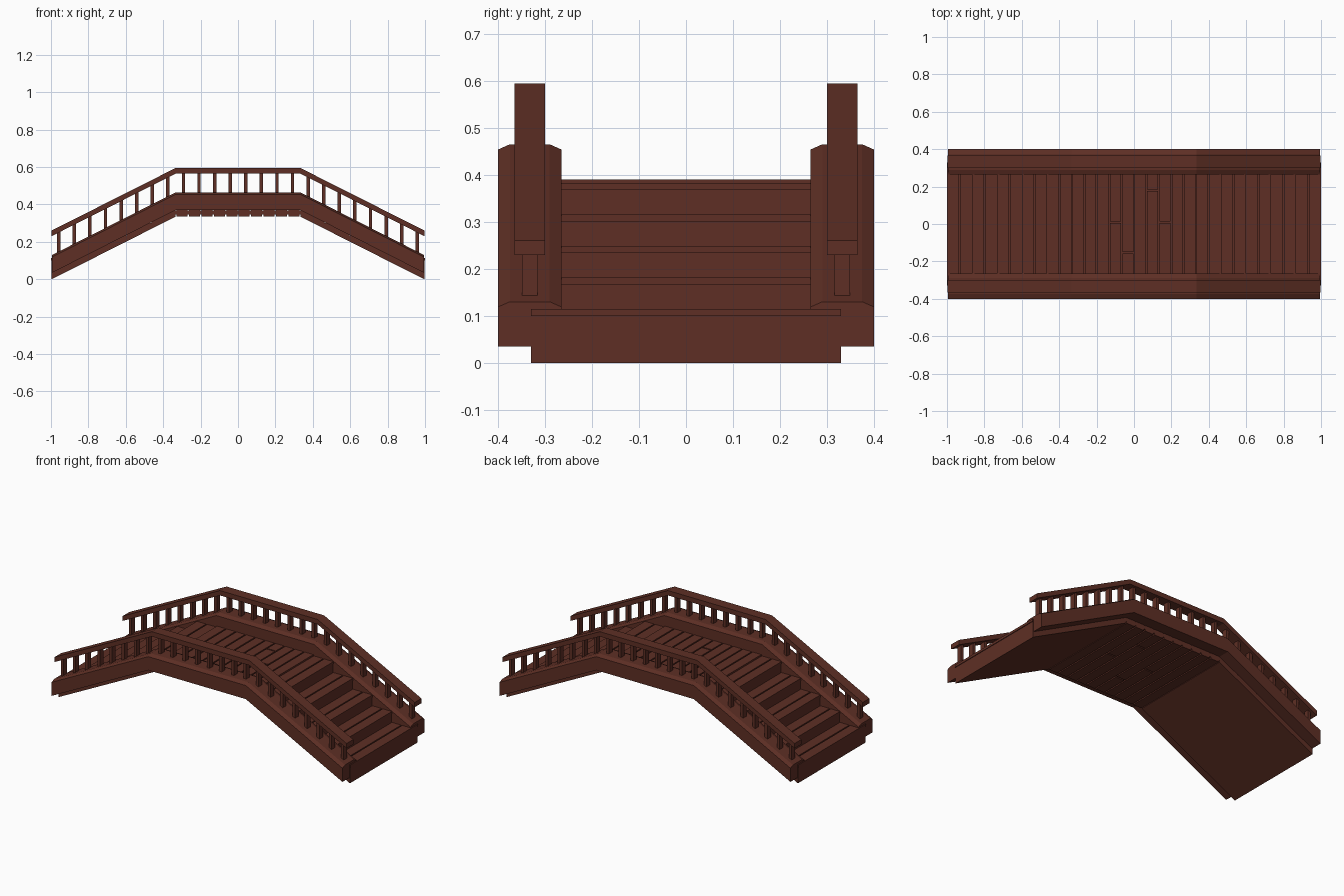
import bpy
import bmesh

cube = bpy.data.objects.get("Cube")
if cube:
    bpy.data.objects.remove(cube, do_unlink=True)

wood = bpy.data.materials.new("dark red-brown wood")
wood.use_nodes = True
COLOUR = (0.112, 0.028, 0.018, 1)
wood.diffuse_color = COLOUR
wood.node_tree.nodes["Principled BSDF"].inputs["Base Color"].default_value = COLOUR

KNEE = 1 / 3          # where the ramps meet the flat middle
RISE = 0.335          # height gained along each ramp
HALF = 0.33           # half width of the walkway
STEPS = 5
RUN = (1 - KNEE) / STEPS
STEP_RISE = RISE / STEPS
TREAD = 0.015
DECK_BOTTOM, DECK_TOP = RISE, 0.39


def finish(name, bm):
    bmesh.ops.recalc_face_normals(bm, faces=bm.faces[:])
    mesh = bpy.data.meshes.new(name)
    bm.to_mesh(mesh)
    bm.free()
    mesh.materials.append(wood)
    obj = bpy.data.objects.new(name, mesh)
    bpy.context.collection.objects.link(obj)
    return obj


def loft(name, rings):
    """Skin a row of matching closed rings and cap both ends."""
    bm = bmesh.new()
    rows = [[bm.verts.new(p) for p in ring] for ring in rings]
    for a, b in zip(rows, rows[1:]):
        for i in range(len(a)):
            j = (i + 1) % len(a)
            bm.faces.new((a[i], a[j], b[j], b[i]))
    bm.faces.new(rows[0])
    bm.faces.new(rows[-1])
    return finish(name, bm)


def arch_sweep(name, section, end):
    """Carry a (y, z) section, given at the bridge end, over the arch."""
    path = [(-end, 0), (-KNEE, RISE), (KNEE, RISE), (end, 0)]
    return loft(name, [[(x, y, z + h) for y, z in section] for x, h in path])


def box(bm, x0, x1, y0, y1, z0, z1):
    verts = bmesh.ops.create_cube(bm, size=1)["verts"]
    bmesh.ops.scale(bm, vec=(x1 - x0, y1 - y0, z1 - z0), verts=verts)
    centre = ((x0 + x1) / 2, (y0 + y1) / 2, (z0 + z1) / 2)
    bmesh.ops.translate(bm, vec=centre, verts=verts)


def arch_height(x):
    return RISE * min(1, (1 - abs(x)) / (1 - KNEE))


# Solid stepped body: sloping underside, saw-tooth top
right_steps = []
for i in range(STEPS):
    riser_x = 0.996 - i * RUN
    z = 0.1 + i * STEP_RISE
    right_steps += [(riser_x, z), (riser_x - RUN, z)]
side = [(0.996, 0.0)] + right_steps[:-1] + [(KNEE, 0.368)]
side_left = [(-x, z) for x, z in reversed(side)]
belly = [(-KNEE, RISE), (-KNEE, 0.345), (KNEE, 0.345), (KNEE, RISE)]
profile = side + side_left + belly
loft("stepped_body", [[(x, y, z) for x, z in profile] for y in (-HALF, HALF)])

# Treads: two boards each, parted by a narrow gap
GAP = 0.008
bm = bmesh.new()
for s in (-1, 1):
    for i in range(STEPS):
        outer = 1 - i * RUN
        middle = outer - RUN / 2
        z = 0.1 + i * STEP_RISE
        for a, b in ((middle + GAP / 2, outer), (outer - RUN, middle - GAP / 2)):
            box(bm, *sorted((s * a, s * b)), -HALF, HALF, z, z + TREAD)
finish("stair_treads", bm)

# Flat deck planks, a few of them made of two shorter lengths
COUNT = 10
joints = {3: 0.01, 4: -0.155, 6: 0.18, 7: 0.01}
pitch = 2 * KNEE / COUNT
bm = bmesh.new()
for i in range(COUNT):
    x0 = -KNEE + i * pitch
    lengths = [(-HALF, HALF)]
    if i in joints:
        lengths = [(-HALF, joints[i] - GAP / 2), (joints[i] + GAP / 2, HALF)]
    for y0, y1 in lengths:
        box(bm, x0 + GAP / 2, x0 + pitch - GAP / 2, y0, y1, DECK_BOTTOM, DECK_TOP)
finish("deck_planks", bm)

# Side beams with chamfered tops, handrails and balusters
BALUSTERS = 24
spacing = 2 / BALUSTERS
for s, label in ((-1, "right"), (1, "left")):
    label = "front" if s < 0 else "back"
    beam = [(0.265, 0.035), (0.4, 0.035), (0.4, 0.119),
            (0.375, 0.13), (0.29, 0.13), (0.265, 0.119)]
    arch_sweep(label + "_side_beam", [(s * y, z) for y, z in beam], 0.994)
    rail = [(0.3, 0.23), (0.365, 0.23), (0.365, 0.26), (0.3, 0.26)]
    arch_sweep(label + "_handrail", [(s * y, z) for y, z in rail], 0.998)

    bm = bmesh.new()
    for i in range(BALUSTERS):
        x = -1 + (i + 0.5) * spacing
        h = arch_height(x)
        box(bm, x - 0.009, x + 0.009, *sorted((s * 0.316, s * 0.349)),
            h + 0.11, h + 0.243)
    finish(label + "_balusters", bm)
